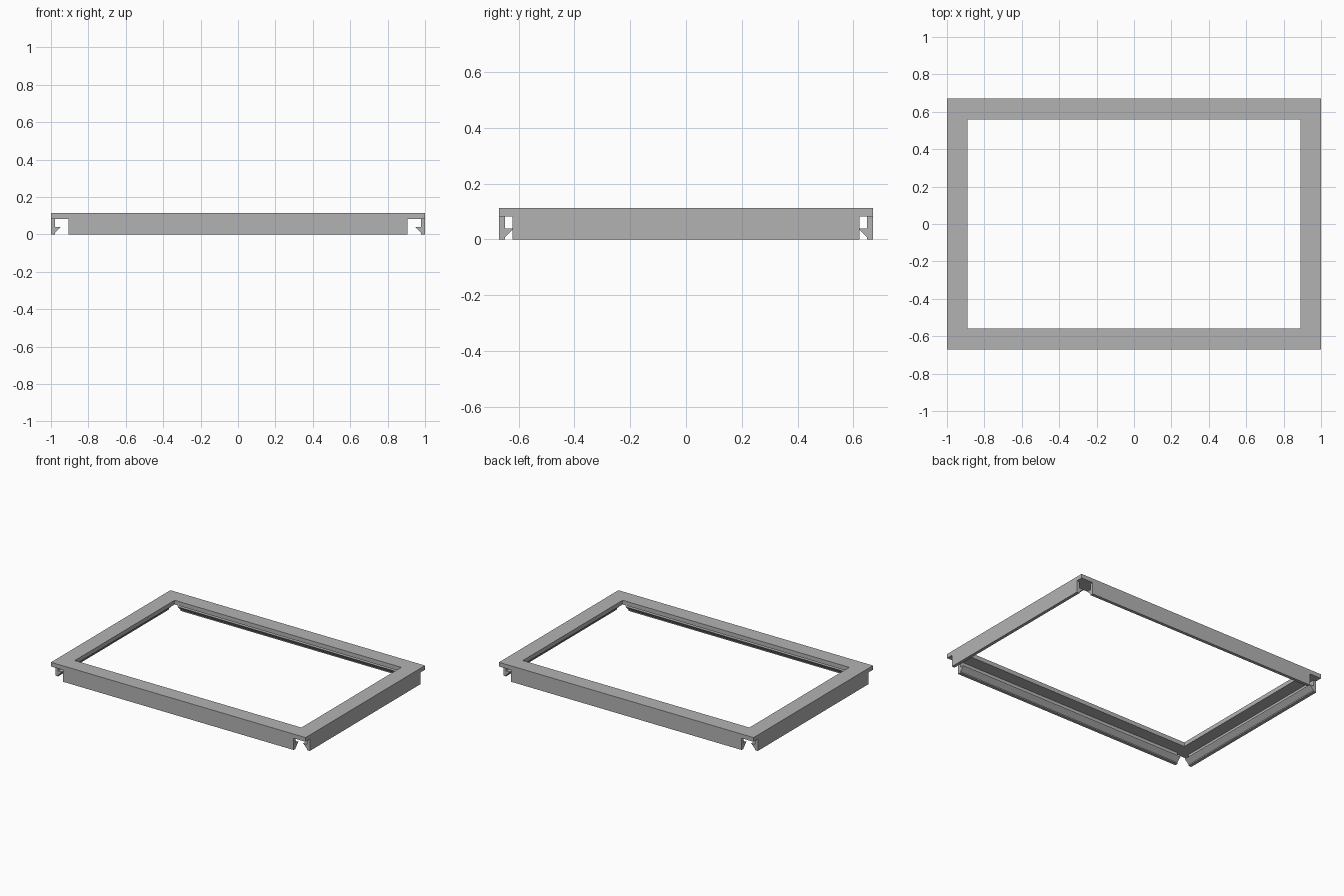
import bpy, bmesh
from mathutils import Matrix, Vector
from math import pi

cube = bpy.data.objects.get("Cube")
if cube:
    bpy.data.objects.remove(cube)

HALF_X, HALF_Y = 1.0, 0.67   # outer half sizes
BORDER = 0.11                # width of the top border
TOP, UNDER = 0.113, 0.083    # top and underside of the border

grey = bpy.data.materials.new("plain_grey")
grey.use_nodes = True
colour = (0.45, 0.45, 0.45, 1)
grey.diffuse_color = colour
grey.node_tree.nodes["Principled BSDF"].inputs["Base Color"].default_value = colour


def finish(name, bm):
    bmesh.ops.recalc_face_normals(bm, faces=bm.faces)
    mesh = bpy.data.meshes.new(name)
    bm.to_mesh(mesh)
    bm.free()
    mesh.materials.append(grey)
    obj = bpy.data.objects.new(name, mesh)
    bpy.context.collection.objects.link(obj)
    return obj


def extrude(bm, faces, offset):
    result = bmesh.ops.extrude_face_region(bm, geom=faces)
    verts = [g for g in result["geom"] if isinstance(g, bmesh.types.BMVert)]
    bmesh.ops.translate(bm, verts=verts, vec=offset)


# Flat rectangular border with an open middle
bm = bmesh.new()
corners = [(-1, -1), (1, -1), (1, 1), (-1, 1)]
outer = [bm.verts.new((sx * HALF_X, sy * HALF_Y, UNDER)) for sx, sy in corners]
inner = [bm.verts.new((sx * (HALF_X - BORDER), sy * (HALF_Y - BORDER), UNDER))
         for sx, sy in corners]
faces = [bm.faces.new((outer[i], outer[(i + 1) % 4], inner[(i + 1) % 4], inner[i]))
         for i in range(4)]
extrude(bm, faces, Vector((0, 0, TOP - UNDER)))
finish("top_border", bm)

# Skirt wall with a snap hook: distance inward from the outer edge, height
PROFILE = [(0, 0), (0.022, 0), (0.022, 0.008), (0.053, 0.04),
           (0.022, 0.04), (0.022, UNDER), (0, UNDER)]


def skirt(name, half_length, distance, angle):
    bm = bmesh.new()
    verts = [bm.verts.new((-half_length, d - distance, z)) for d, z in PROFILE]
    extrude(bm, [bm.faces.new(verts)], Vector((2 * half_length, 0, 0)))
    bm.transform(Matrix.Rotation(angle, 4, "Z"))
    finish(name, bm)


skirt("front_skirt", 0.907, HALF_Y, 0)
skirt("left_skirt", 0.622, HALF_X, pi / 2)
skirt("back_skirt", 0.907, HALF_Y, pi)
skirt("right_skirt", 0.622, HALF_X, -pi / 2)
